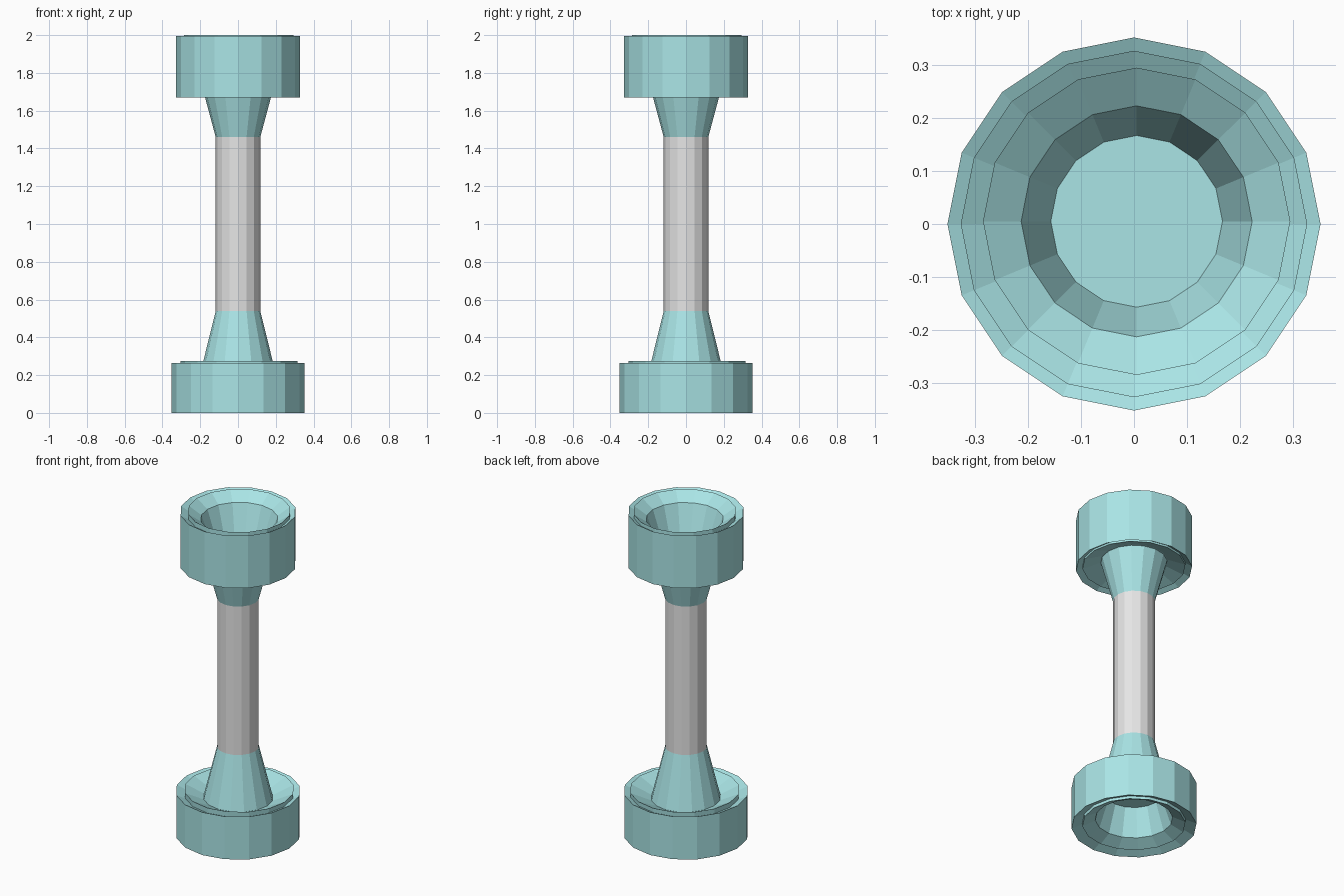
import bpy
import bmesh
import math

if "Cube" in bpy.data.objects:
    bpy.data.objects.remove(bpy.data.objects["Cube"])

SIDES = 16


def make_material(name, rgb):
    m = bpy.data.materials.new(name)
    m.diffuse_color = (*rgb, 1.0)
    m.use_nodes = True
    m.node_tree.nodes["Principled BSDF"].inputs["Base Color"].default_value = m.diffuse_color
    return m


teal = make_material("pale_teal", (0.40, 0.78, 0.79))
grey = make_material("light_grey", (0.79, 0.79, 0.79))


def lathe(name, profile, materials, closed=False, offset=0.0):
    """Spin an (r, z) profile round the z axis with flat facets."""
    bm = bmesh.new()
    rings = []
    for r, z in profile:
        if r == 0:
            rings.append([bm.verts.new((offset, offset, z))] * SIDES)
        else:
            rings.append([bm.verts.new((
                r * math.cos(math.tau * i / SIDES) + offset,
                r * math.sin(math.tau * i / SIDES) + offset, z))
                for i in range(SIDES)])
    pairs = list(zip(rings, rings[1:]))
    if closed:
        pairs.append((rings[-1], rings[0]))
    for a, b in pairs:
        for i in range(SIDES):
            j = (i + 1) % SIDES
            corners = list(dict.fromkeys((a[i], a[j], b[j], b[i])))
            bm.faces.new(corners)
    bmesh.ops.recalc_face_normals(bm, faces=bm.faces)
    mesh = bpy.data.meshes.new(name)
    bm.to_mesh(mesh)
    bm.free()
    for m in materials:
        mesh.materials.append(m)
    obj = bpy.data.objects.new(name, mesh)
    bpy.context.collection.objects.link(obj)
    return obj


def weight(prefix, radius, z_in, z_out, lip_in, lip_out, r_in, floor):
    """Outer band with dished ends, and a hub cup with a deep end recess.
    z_in is the end facing the grip, z_out the free end."""
    d = 1 if z_out > z_in else -1
    lathe(prefix + "_band", [
        (radius, z_in), (radius, z_out),
        (0.24, z_out - d * 0.052), (0.24, z_in + d * 0.052),
    ], [teal], closed=True)
    lathe(prefix + "_hub", [
        (0, floor), (0.162, floor), (0.218, z_out - d * 0.045),
        (0.29, lip_out), (r_in, lip_in),
        (0.19, z_in + d * 0.045), (0, z_in + d * 0.045),
    ], [teal], offset=0.005)


# Weights at both ends
weight("upper_weight", 0.327, 1.67, 1.995, 1.677, 2.0, 0.29, 1.79)
weight("lower_weight", 0.352, 0.265, 0.0, 0.275, 0.008, 0.31, 0.21)

# Grip with flared ends
grip = lathe("grip", [
    (0, 0.22), (0.197, 0.22), (0.118, 0.54),
    (0.118, 1.46), (0.192, 1.735), (0, 1.735),
], [teal, grey])
for p in grip.data.polygons:
    p.material_index = 1 if 0.9 < p.center.z < 1.1 else 0
